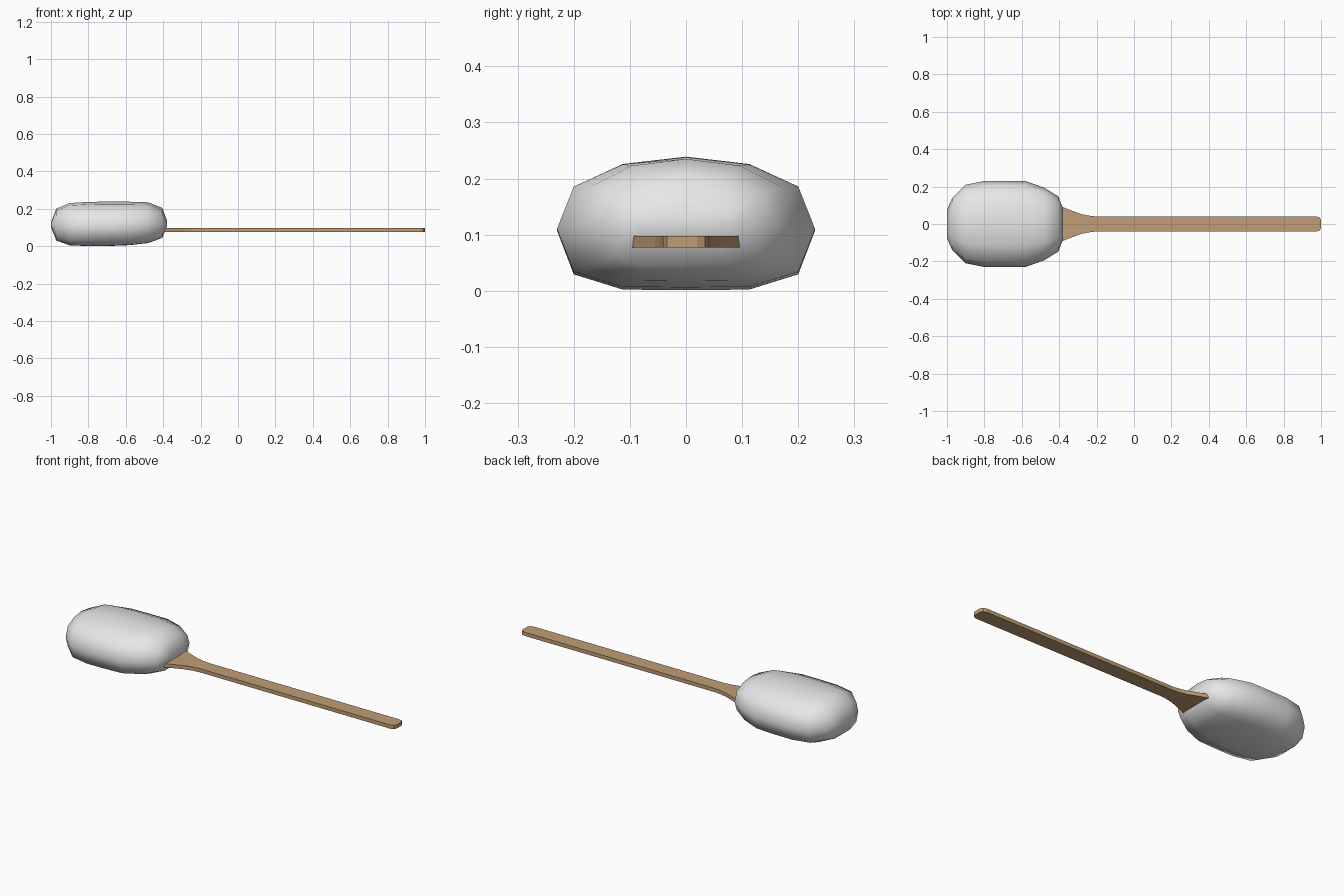
import bpy, bmesh

if "Cube" in bpy.data.objects:
    bpy.data.objects.remove(bpy.data.objects["Cube"])

def material(name, rgb):
    m = bpy.data.materials.new(name)
    m.diffuse_color = (*rgb, 1)
    m.use_nodes = True
    m.node_tree.nodes["Principled BSDF"].inputs["Base Color"].default_value = m.diffuse_color
    return m

def make_object(name, bm, mat):
    bmesh.ops.recalc_face_normals(bm, faces=bm.faces)
    me = bpy.data.meshes.new(name)
    bm.to_mesh(me)
    bm.free()
    me.materials.append(mat)
    ob = bpy.data.objects.new(name, me)
    bpy.context.collection.objects.link(ob)
    return ob

# Rounded head: twelve-sided rings lofted along x
half = [(0, 1), (.49, .89), (.87, .55), (1, -.1), (.87, -.76), (.49, -.99), (0, -1)]
ring = half + [(-y, z) for y, z in reversed(half[1:-1])]
# x, half width, half height, centre height
stations = [(-1, .075, .012, .115), (-.972, .14, .085, .116), (-.9, .21, .113, .118),
            (-.8, .23, .118, .119), (-.7, .23, .119, .12), (-.58, .23, .116, .122),
            (-.48, .194, .109, .126), (-.405, .148, .08, .125), (-.38, .085, .015, .123)]
bm = bmesh.new()
loops = [[bm.verts.new((x, y * w, c + z * h)) for y, z in ring] for x, w, h, c in stations]
n = len(ring)
for a, b in zip(loops, loops[1:]):
    for i in range(n):
        j = (i + 1) % n
        bm.faces.new((a[i], a[j], b[j], b[i]))
bm.faces.new(loops[0])
bm.faces.new(loops[-1])
for f in bm.faces:
    f.smooth = True
make_object("head", bm, material("light grey", (.8, .8, .8)))

# Flat wooden handle, flared where it enters the head
edge = [(-.41, .1), (-.385, .092), (-.29, .055), (-.25, .046), (-.21, .041),
        (.975, .041), (.993, .034), (1, .02)]
outline = edge + [(x, -y) for x, y in reversed(edge)]
bm = bmesh.new()
base = bm.faces.new([bm.verts.new((x, y, .077)) for x, y in outline])
top = bmesh.ops.extrude_face_region(bm, geom=[base])["geom"]
bmesh.ops.translate(bm, vec=(0, 0, .021), verts=[v for v in top if isinstance(v, bmesh.types.BMVert)])
if not base.is_valid or len([f for f in bm.faces if len(f.verts) > 4]) < 2:
    bm.faces.new([v for v in bm.verts if v.co.z < .08])
make_object("handle", bm, material("pale wood", (.53, .34, .18)))
